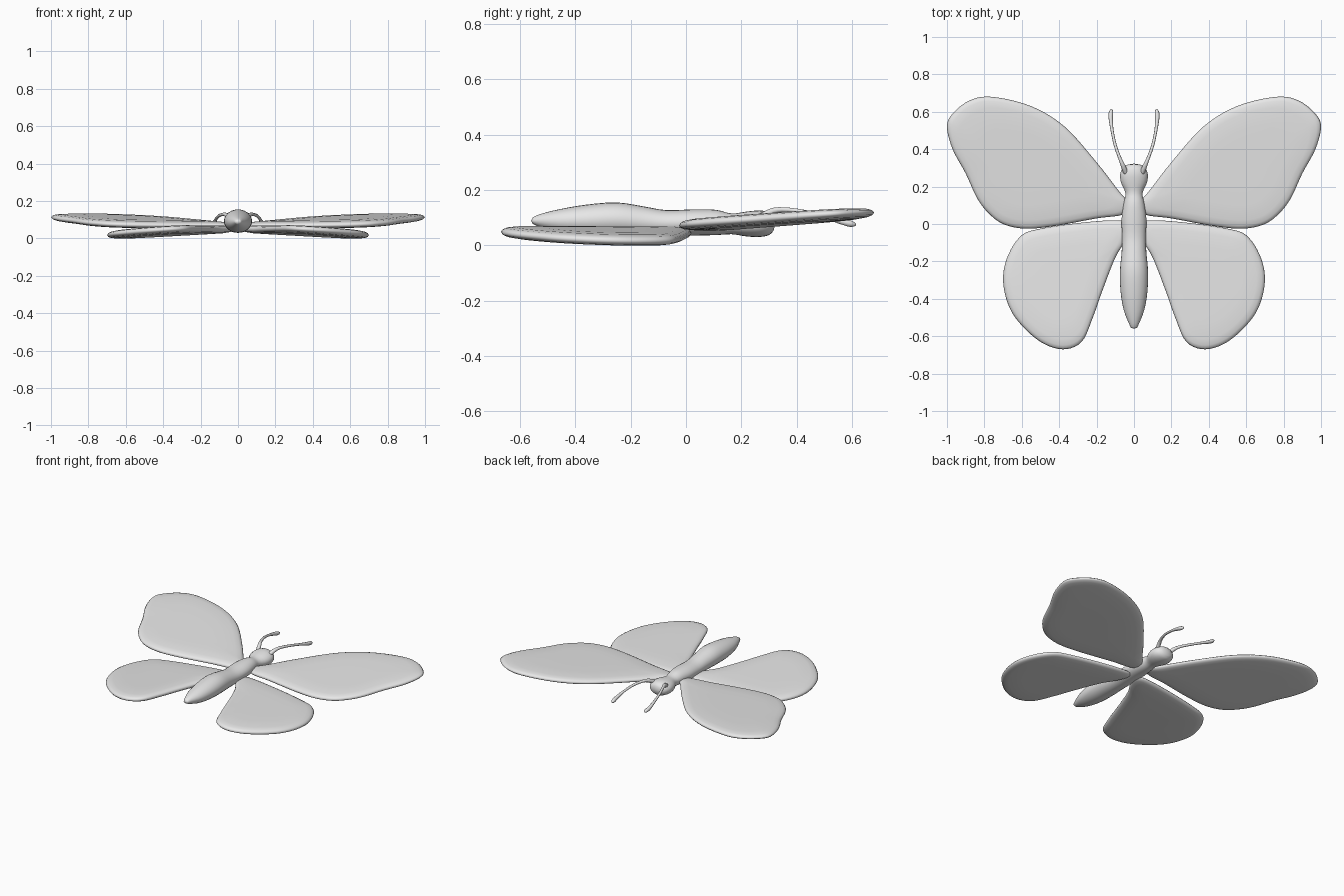
import bpy, bmesh, math
from mathutils import Vector

cube = bpy.data.objects.get("Cube")
if cube:
    bpy.data.objects.remove(cube, do_unlink=True)

grey = bpy.data.materials.new("plain_grey")
grey.use_nodes = True
GREY = (0.8, 0.8, 0.8, 1)
grey.diffuse_color = GREY
grey.node_tree.nodes["Principled BSDF"].inputs["Base Color"].default_value = GREY


def spline(pts, steps, closed):
    """Catmull-Rom curve through the points."""
    pts = [Vector(p) for p in pts]
    n = len(pts)
    pick = (lambda i: pts[i % n]) if closed else (lambda i: pts[max(0, min(n - 1, i))])
    out = []
    for i in range(n if closed else n - 1):
        a, b, c, d = (pick(i + k) for k in (-1, 0, 1, 2))
        for s in range(steps):
            t = s / steps
            out.append(0.5 * (2 * b + (c - a) * t + (2 * a - 5 * b + 4 * c - d) * t * t
                              + (3 * b - a - 3 * c + d) * t ** 3))
    return out if closed else out + [pts[-1]]


def loft(name, rings, start, end, mirror=False):
    """Skin a stack of closed rings, closing both ends to a point."""
    bm = bmesh.new()
    loops = [[bm.verts.new(p) for p in ring] for ring in rings]
    n = len(loops[0])
    for a, b in zip(loops, loops[1:]):
        for i in range(n):
            j = (i + 1) % n
            bm.faces.new((a[i], a[j], b[j], b[i]))
    for loop, tip in ((loops[0], start), (loops[-1], end)):
        v = bm.verts.new(tip)
        for i in range(n):
            bm.faces.new((loop[i], loop[(i + 1) % n], v))
    bmesh.ops.recalc_face_normals(bm, faces=bm.faces)
    for f in bm.faces:
        f.smooth = True
    mesh = bpy.data.meshes.new(name)
    bm.to_mesh(mesh)
    bm.free()
    mesh.materials.append(grey)
    ob = bpy.data.objects.new(name, mesh)
    bpy.context.collection.objects.link(ob)
    if mirror:
        ob.modifiers.new("Mirror", "MIRROR").use_mirror_merge = False
    return ob


def wing(name, outline, centre, thick, height):
    """Cushion-shaped wing on a sloping plane, mirrored to both sides."""
    edge = spline(outline, 5, True)
    c = Vector(centre)
    levels = [(0.3, 1), (0.6, 1), (0.85, 0.9), (0.94, 0.7), (0.98, 0.42)]
    stack = levels + [(1, 0)] + [(s, -h) for s, h in reversed(levels)]

    def place(p, h):
        return (p.x, p.y, height(p.x, p.y) + h * thick)

    rings = [[place(c + (p - c) * s, h) for p in edge] for s, h in stack]
    loft(name, rings, place(c, 1), place(c, -1), mirror=True)


# Wings
wing("forewings",
     [(0.02, 0.10), (0.08, 0.175), (0.2, 0.33), (0.37, 0.52), (0.55, 0.63), (0.76, 0.68),
      (0.88, 0.66), (0.97, 0.59), (1.0, 0.52), (0.97, 0.4), (0.9, 0.27), (0.84, 0.14),
      (0.78, 0.06), (0.7, 0.0), (0.58, -0.025), (0.42, -0.01), (0.2, 0.03), (0.06, 0.05)],
     (0.58, 0.28), 0.021, lambda x, y: 0.062 + 0.06 * y + 0.02 * x)
wing("hindwings",
     [(0.02, 0.0), (0.1, 0.02), (0.3, 0.005), (0.5, -0.025), (0.6, -0.06), (0.67, -0.16),
      (0.70, -0.28), (0.68, -0.41), (0.62, -0.52), (0.5, -0.63), (0.38, -0.67),
      (0.28, -0.63), (0.22, -0.5), (0.17, -0.36), (0.1, -0.18), (0.04, -0.08)],
     (0.4, -0.3), 0.022, lambda x, y: 0.051 - 0.06 * x - 0.03 * y)

# Body: y, half width, bottom, top
sections = [(-0.555, 0.016, 0.078, 0.1), (-0.53, 0.028, 0.066, 0.112), (-0.46, 0.055, 0.045, 0.13),
            (-0.36, 0.072, 0.032, 0.147), (-0.25, 0.075, 0.03, 0.155), (-0.15, 0.066, 0.03, 0.14),
            (-0.07, 0.064, 0.032, 0.127), (0.03, 0.066, 0.035, 0.13), (0.11, 0.055, 0.037, 0.128),
            (0.165, 0.046, 0.04, 0.115), (0.22, 0.069, 0.032, 0.122), (0.265, 0.074, 0.03, 0.126),
            (0.3, 0.06, 0.037, 0.12), (0.317, 0.035, 0.053, 0.105)]
rings = []
for y, w, low, top in spline(sections, 3, False):
    rings.append([(w * math.cos(a), y, (low + top) / 2 + (top - low) / 2 * math.sin(a))
                  for a in (math.tau * k / 24 for k in range(24))])
loft("body", rings, (0, -0.56, 0.089), (0, 0.323, 0.079))

# Antennae: x, y, z, radius
feeler = [(0.042, 0.27, 0.1, 0.014), (0.058, 0.31, 0.122, 0.012), (0.075, 0.35, 0.129, 0.009),
          (0.1, 0.42, 0.122, 0.008), (0.117, 0.5, 0.104, 0.008), (0.124, 0.56, 0.087, 0.011),
          (0.123, 0.595, 0.078, 0.012), (0.12, 0.612, 0.075, 0.006)]
for side, label in ((1, "left"), (-1, "right")):
    rings = []
    path = spline(feeler, 3, False)
    for i, (x, y, z, r) in enumerate(path):
        along = (path[min(i + 1, len(path) - 1)] - path[max(i - 1, 0)]).to_3d().normalized()
        u = along.cross(Vector((0, 0, 1))).normalized()
        v = u.cross(along)
        ring = [Vector((x, y, z)) + r * (u * math.cos(a) + v * math.sin(a))
                for a in (math.tau * k / 10 for k in range(10))]
        rings.append([(side * p.x, p.y, p.z) for p in ring])
    first, last = path[0], path[-1]
    loft(label + "_antenna", rings, (side * first[0], first[1], first[2]),
         (side * last[0], last[1] + 0.004, last[2]))
